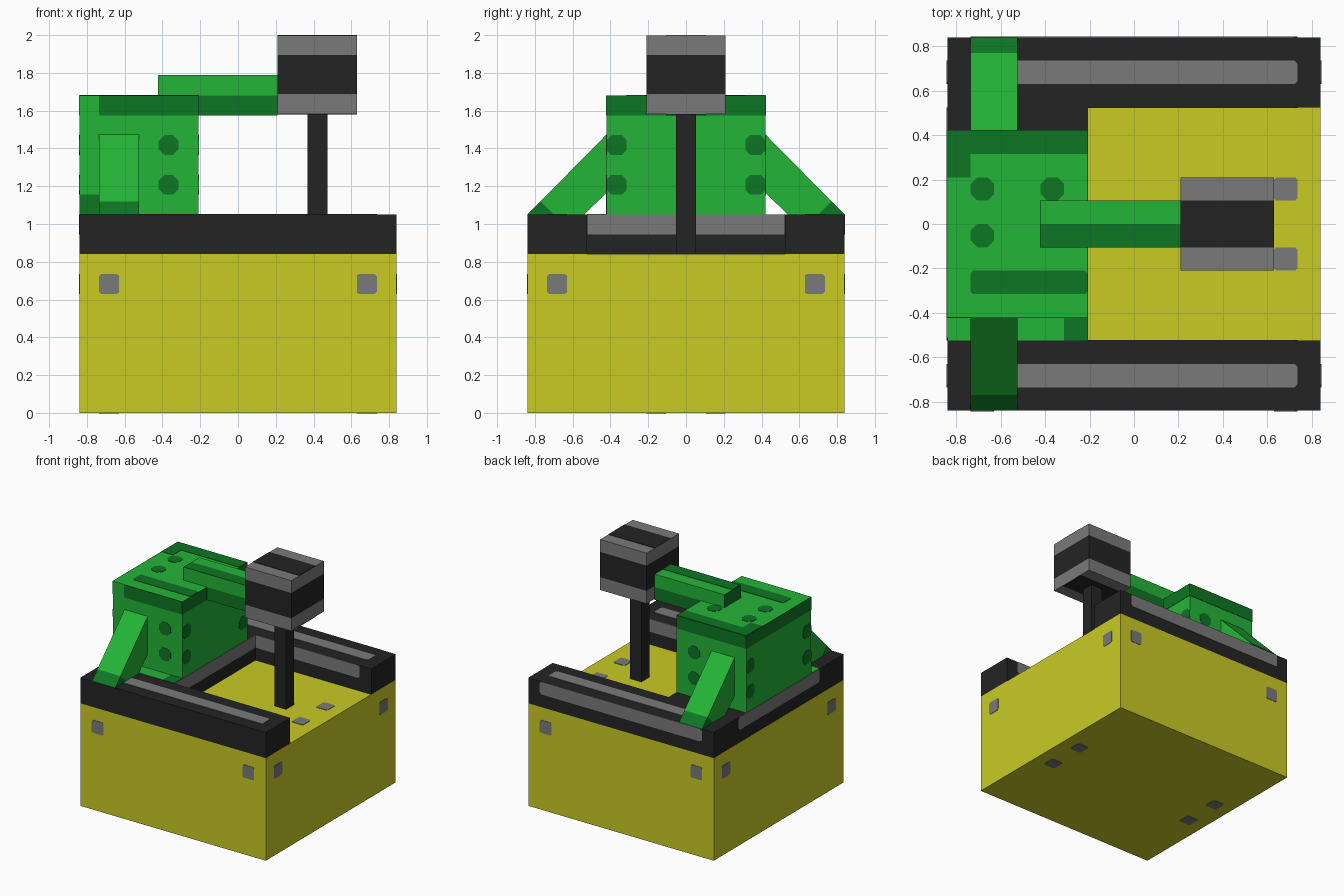
import bpy
import bmesh
from mathutils import Vector

cube = bpy.data.objects.get("Cube")
if cube:
    bpy.data.objects.remove(cube, do_unlink=True)


def material(name, rgb):
    lin = [((c / 255 + 0.055) / 1.055) ** 2.4 for c in rgb] + [1.0]
    m = bpy.data.materials.new(name)
    m.use_nodes = True
    m.diffuse_color = lin
    m.node_tree.nodes["Principled BSDF"].inputs["Base Color"].default_value = lin
    return m


YELLOW = material("yellow", (201, 203, 36))
GREEN = material("green", (36, 181, 56))
DARK = material("dark green", (14, 118, 36))
GREY = material("grey", (122, 122, 122))
BLACK = material("black", (36, 36, 36))

P = 0.105    # design grid step
T = 0.003    # thickness of painted plates
H = 0.84     # half width of the base


def place(axis, d, u, v):
    """Point at depth d on an axis; u and v run along the other two axes."""
    p = [u, v]
    p.insert(axis, d)
    return Vector(p)


def add_prism(bm, axis, d0, d1, pts):
    face = bm.faces.new([bm.verts.new(place(axis, d0, u, v)) for u, v in pts])
    ext = bmesh.ops.extrude_face_region(bm, geom=[face])
    verts = [g for g in ext["geom"] if isinstance(g, bmesh.types.BMVert)]
    bmesh.ops.translate(bm, verts=verts, vec=place(axis, d1 - d0, 0, 0))


def finish(name, bm, mat):
    bmesh.ops.recalc_face_normals(bm, faces=bm.faces[:])
    me = bpy.data.meshes.new(name)
    bm.to_mesh(me)
    bm.free()
    me.materials.append(mat)
    ob = bpy.data.objects.new(name, me)
    bpy.context.collection.objects.link(ob)
    return ob


def prism(name, mat, axis, d0, d1, pts):
    bm = bmesh.new()
    add_prism(bm, axis, d0, d1, pts)
    return finish(name, bm, mat)


def box(name, mat, x0, x1, y0, y1, z0, z1):
    return prism(name, mat, 2, z0, z1, [(x0, y0), (x1, y0), (x1, y1), (x0, y1)])


def plates(name, mat, items):
    """Thin plates: (axis, outward sign, surface, u0, u1, v0, v1, corner cut)."""
    bm = bmesh.new()
    for axis, s, d, u0, u1, v0, v1, c in items:
        if c:
            pts = [(u0 + c, v0), (u1 - c, v0), (u1, v0 + c), (u1, v1 - c),
                   (u1 - c, v1), (u0 + c, v1), (u0, v1 - c), (u0, v0 + c)]
        else:
            pts = [(u0, v0), (u1, v0), (u1, v1), (u0, v1)]
        add_prism(bm, axis, d - s * T, d + s * T, pts)
    return finish(name, bm, mat)


# Base block and its bolts
box("base", YELLOW, -H, H, -H, H, 0, H)
bolts = []
for s in (-1, 1):
    for t in (-1, 1):
        a, b = sorted((t * 6 * P, t * 7 * P))
        for axis in (0, 1):
            bolts.append((axis, s, s * H, a, b, 6 * P, 7 * P, 0.01))
        y0, y1 = sorted((t * P, t * 2 * P))
        bolts.append((2, -1, 0, *sorted((s * 6 * P, s * 7 * P)), y0, y1, 0.01))
    bolts.append((2, 1, H, 6 * P, 7 * P, *sorted((s * P, s * 2 * P)), 0.01))
plates("base_bolts", GREY, bolts)

# U-shaped rim, open on the +x side
I = 5 * P
BX = -2 * P
ZR = 10 * P
prism("rim", BLACK, 2, H, ZR,
      [(-H, -H), (H, -H), (H, -I), (BX, -I), (BX, I), (H, I), (H, H), (-H, H)])
stripes = [(1, 1, H, -7 * P, 7 * P, 9 * P, ZR, 0.015),
           (0, -1, -H, -I, I, 9 * P, ZR, 0.015),
           (0, 1, BX, -I, I, 9 * P, ZR, 0)]
for s in (-1, 1):
    stripes.append((2, 1, ZR, -7 * P, 7 * P, *sorted((s * 6 * P, s * 7 * P)), 0.012))
    stripes.append((1, -s, s * I, BX, 7 * P, 9 * P, ZR, 0.012))
plates("rim_stripes", GREY, stripes)
plates("rim_green_ledge", GREEN, [(2, 1, ZR, -H, -3 * P, -I, -4 * P, 0)])
plates("rim_dark_ledge", DARK, [(2, 1, ZR, -3 * P, BX, -I, -4 * P, 0)])

# Green housing with dark bands and spots
W = 4 * P
ZT = 16 * P
box("housing", GREEN, -H, BX, -W, W, ZR, ZT)
plates("housing_bands", DARK, [
    (1, -1, -W, -7 * P, BX, 15 * P, ZT, 0),
    (1, 1, W, -H, BX, 15 * P, ZT, 0),
    (0, 1, BX, -W, W, 15 * P, ZT, 0),
    (0, -1, -H, -W, W, 15 * P, ZT, 0),
    (2, 1, ZT, -H, BX, 3 * P, W, 0),
    (2, 1, ZT, -H, -7 * P, 2 * P, 3 * P, 0),
    (2, 1, ZT, -7 * P, BX, -3 * P, -2 * P, 0.01),
    (1, -1, -W, -H, -7 * P, ZR, 11 * P, 0)])
spots = []
for s in (-1, 1):
    for z in (11 * P, 13 * P):
        spots.append((1, s, s * W, -4 * P, -3 * P, z, z + P, 0.03))
        for x, sx in ((BX, 1), (-H, -1)):
            spots.append((0, sx, x, *sorted((s * 3 * P, s * W)), z, z + P, 0.025))
for x in (-7 * P, -4 * P):
    for y in (-P, P):
        spots.append((2, 1, ZT, x, x + P, y, y + P, 0.03))
plates("housing_spots", DARK, spots)

# Sloping struts with dark feet
for s, side in ((-1, "front"), (1, "back")):
    body = [(0.42, 1.475), (0.77, 1.12), (0.70, 1.05), (0.54, 1.05), (0.42, 1.165)]
    foot = [(0.77, 1.12), (0.84, 1.05), (0.70, 1.05)]
    for part, mat, pts in (("strut", GREEN, body), ("strut_foot", DARK, foot)):
        prism(f"{side}_{part}", mat, 0, -7 * P, -5 * P, [(s * y, z) for y, z in pts])

# Arm from housing to hammer
box("arm_upper", GREEN, -4 * P, 2 * P, -P, P, 16 * P, 17 * P)
box("arm_lower", DARK, BX, 2 * P, -P, P, 15 * P, 16 * P)
plates("arm_dark_faces", DARK, [(2, 1, 17 * P, -4 * P, 2 * P, -P, 0, 0),
                                (0, -1, -4 * P, -P, P, 16 * P, 17 * P, 0)])

# Hammer head and rod
h0, h1, hw = 2 * P, 6 * P, 2 * P
box("hammer_bottom", GREY, h0, h1, -hw, hw, 15.08 * P, 16.08 * P)
box("hammer_middle", BLACK, h0, h1, -hw, hw, 16.08 * P, 18.05 * P)
box("hammer_top", GREY, h0, h1, -hw, hw, 18.05 * P, 2.0 - T)
plates("hammer_center_panels", BLACK, [(2, 1, 2.0 - T, h0, h1, -P, P, 0),
                                       (2, -1, 15.08 * P, h0, h1, -P, P, 0)])
box("rod", BLACK, 3.5 * P, 4.5 * P, -P / 2, P / 2, H, 15.1 * P)
